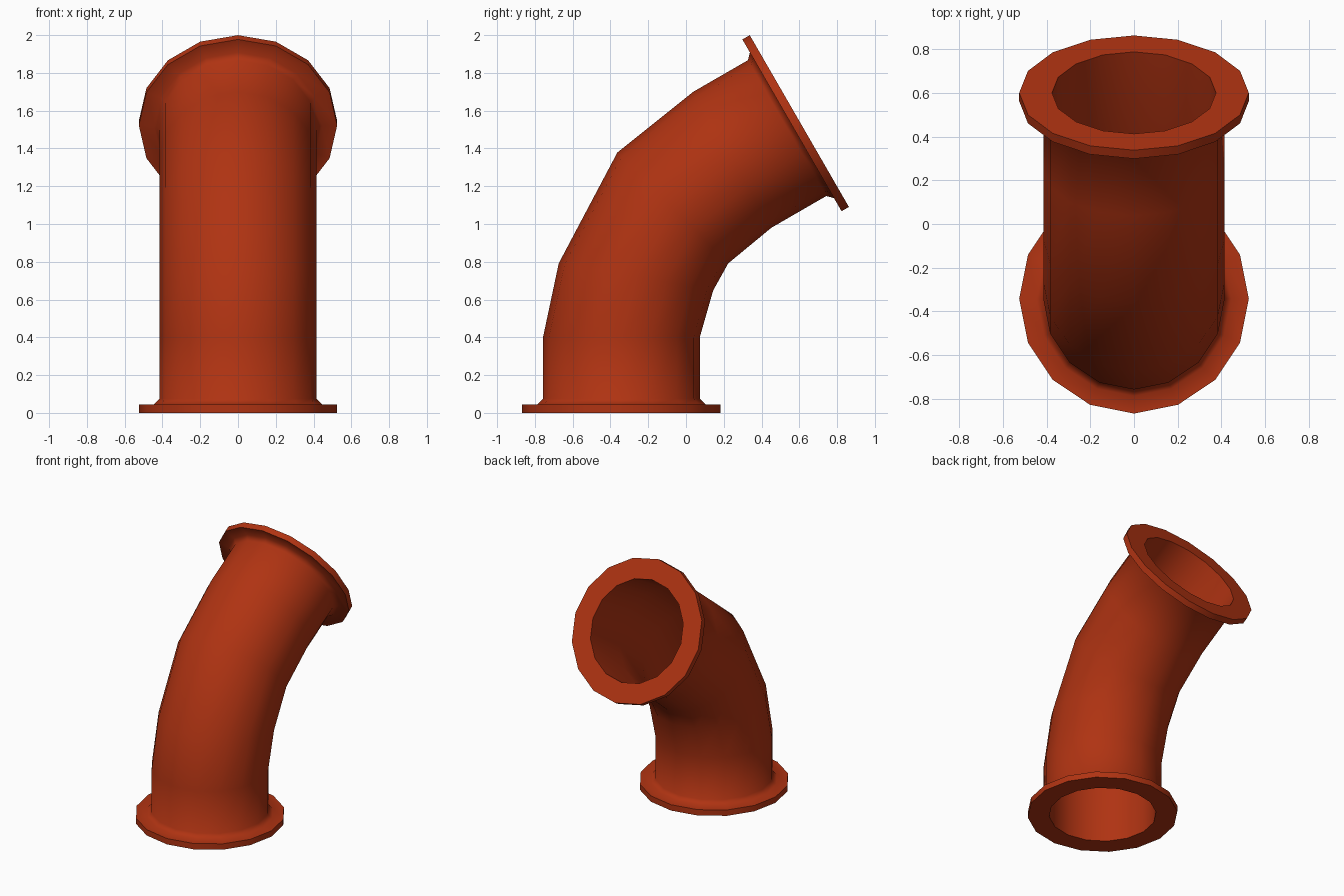
import bpy, bmesh, math
from mathutils import Vector

if "Cube" in bpy.data.objects:
    bpy.data.objects.remove(bpy.data.objects["Cube"], do_unlink=True)

SIDES = 16
PIPE, BORE, COLLAR, FLANGE = 0.415, 0.375, 0.445, 0.525
THICK, FILLET = 0.045, 0.075

# One flat paint colour
paint = bpy.data.materials.new("rust red")
paint.use_nodes = True
colour = (0.43, 0.033, 0.006, 1)
paint.diffuse_color = colour
paint.node_tree.nodes["Principled BSDF"].inputs["Base Color"].default_value = colour

# Ends of the centre line, and the bend stations: y, z, tilt in degrees
foot = Vector((0, -0.342, 0))
mouth = Vector((0, 0.60, 1.545))
mouth_dir = Vector((0, math.sin(math.radians(60)), 0.5))
bend = [(-0.342, 0.4, 0), (-0.265, 0.72, 10), (-0.07, 1.085, 45), (0.245, 1.34, 60)]


def at_foot(height, radius):
    return foot + Vector((0, 0, height)), 0, radius


def at_mouth(depth, radius):
    return mouth - mouth_dir * depth, 60, radius


def along_bend(radius):
    return [(Vector((0, y, z)), tilt, radius) for y, z, tilt in bend]


# Closed loop of rings: foot flange, outer wall, mouth flange, back down the bore
flange_steps = [(0, FLANGE), (THICK, FLANGE), (THICK, COLLAR), (FILLET, PIPE)]
stations = [at_foot(*s) for s in flange_steps]
stations += along_bend(PIPE)
stations += [at_mouth(*s) for s in reversed(flange_steps)]
stations += [at_mouth(0, BORE)]
stations += along_bend(BORE)[::-1]
stations += [at_foot(0, BORE)]

bm = bmesh.new()
rings = []
for centre, tilt, radius in stations:
    t = math.radians(tilt)
    across = Vector((0, math.cos(t), -math.sin(t)))
    ring = []
    for i in range(SIDES):
        a = 2 * math.pi * i / SIDES
        ring.append(bm.verts.new(centre + radius * (math.cos(a) * Vector((1, 0, 0)) + math.sin(a) * across)))
    rings.append(ring)

for k, ring in enumerate(rings):
    after = rings[(k + 1) % len(rings)]
    for i in range(SIDES):
        j = (i + 1) % SIDES
        bm.faces.new((ring[i], ring[j], after[j], after[i]))
bmesh.ops.recalc_face_normals(bm, faces=bm.faces)

mesh = bpy.data.meshes.new("flanged_pipe_bend")
bm.to_mesh(mesh)
bm.free()
mesh.materials.append(paint)
pipe = bpy.data.objects.new("flanged_pipe_bend", mesh)
bpy.context.collection.objects.link(pipe)

# Smooth walls, crisp flange edges
bpy.ops.object.select_all(action="DESELECT")
pipe.select_set(True)
bpy.context.view_layer.objects.active = pipe
bpy.ops.object.shade_smooth_by_angle(angle=math.radians(50))
